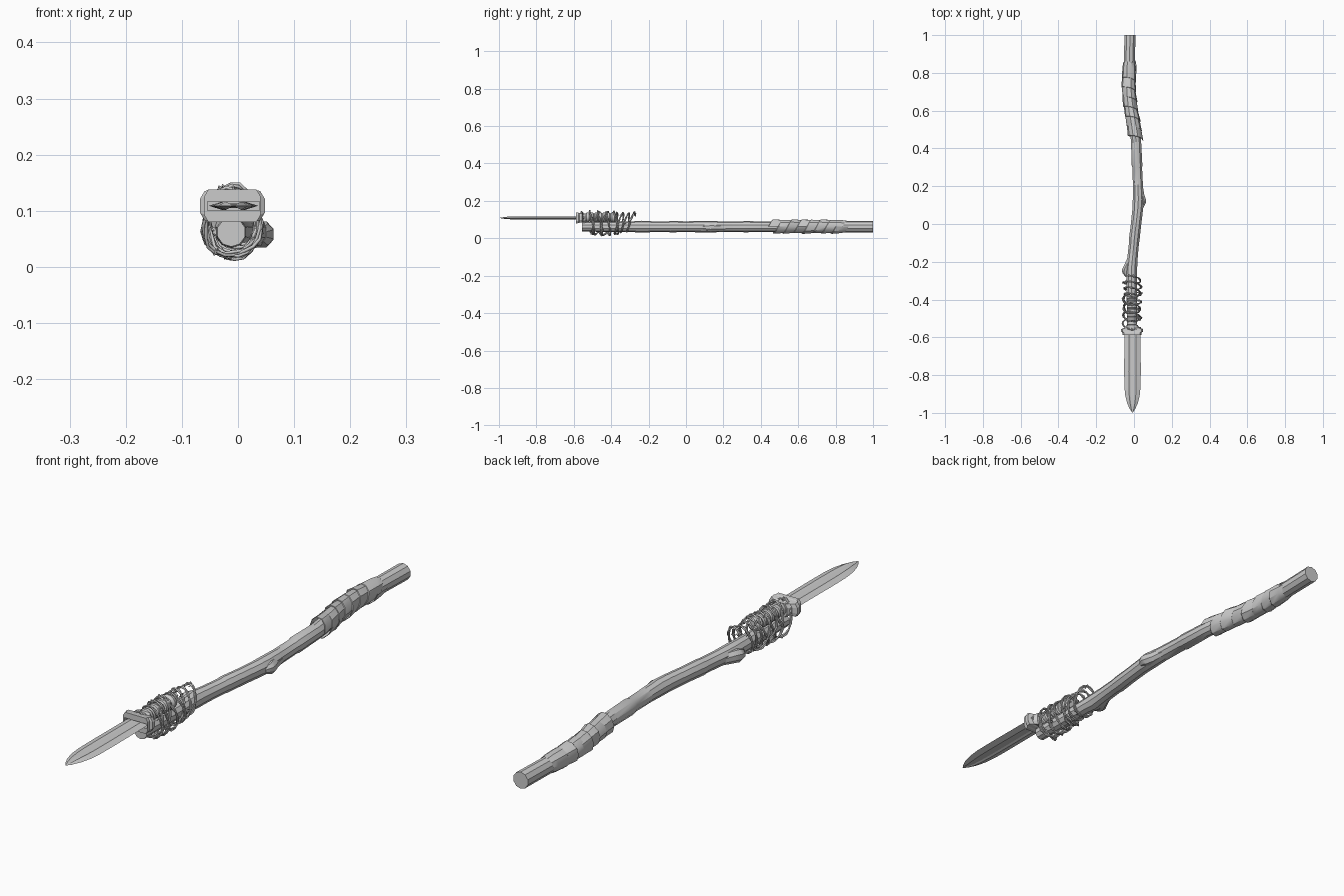
import bpy, bmesh, random
from math import sin, cos, pi, tau
from mathutils import Vector

if "Cube" in bpy.data.objects:
    bpy.data.objects.remove(bpy.data.objects["Cube"])

random.seed(4)


def loft(name, rings, smooth=35, closed=True, caps=True):
    """Skin a list of equal-length point rings."""
    bm = bmesh.new()
    vs = [[bm.verts.new(p) for p in r] for r in rings]
    n = len(vs[0])
    for a, b in zip(vs, vs[1:]):
        for i in range(n if closed else n - 1):
            j = (i + 1) % n
            bm.faces.new((a[i], a[j], b[j], b[i]))
    if caps:
        bm.faces.new(vs[0])
        bm.faces.new(vs[-1])
    bmesh.ops.recalc_face_normals(bm, faces=bm.faces)
    me = bpy.data.meshes.new(name)
    bm.to_mesh(me)
    bm.free()
    ob = bpy.data.objects.new(name, me)
    bpy.context.collection.objects.link(ob)
    if smooth:
        bpy.ops.object.select_all(action='DESELECT')
        ob.select_set(True)
        bpy.context.view_layer.objects.active = ob
        bpy.ops.object.shade_smooth_by_angle(angle=smooth * pi / 180)
    return ob


def oval(x, y, z, rx, rz, n=10):
    return [(x + rx * cos(tau * (i + .5) / n), y, z + rz * sin(tau * (i + .5) / n)) for i in range(n)]


def wire(name, pts, r):
    cu = bpy.data.curves.new(name, 'CURVE')
    cu.dimensions = '3D'
    cu.bevel_depth = r
    cu.bevel_resolution = 1
    cu.use_fill_caps = True
    for strand in pts:
        sp = cu.splines.new('POLY')
        sp.points.add(len(strand) - 1)
        for p, c in zip(sp.points, strand):
            p.co = (*c, 1)
    ob = bpy.data.objects.new(name, cu)
    bpy.context.collection.objects.link(ob)


# Crooked branch: y, centre x, radius
PATH = [(-.555, -.012, .026), (-.4, -.012, .028), (-.28, -.012, .029), (-.24, -.014, .032),
        (-.18, -.008, .029), (-.1, 0, .028), (-.085, .001, .030), (0, .011, .029), (.08, .02, .030),
        (.13, .023, .031), (.2, .021, .028), (.3, .017, .027), (.31, .016, .030), (.44, .011, .028),
        (.5, .003, .029), (.6, -.015, .030), (.7, -.028, .030), (.8, -.026, .030), (1, -.021, .031)]


def centre(y):
    for a, b in zip(PATH, PATH[1:]):
        if y <= b[0]:
            return a[1] + (b[1] - a[1]) * (y - a[0]) / (b[0] - a[0])
    return PATH[-1][1]


loft("branch_shaft", [oval(x, y, .062, r, r) for y, x, r in PATH])

# Cut twig stubs on either side
loft("right_knot", [oval(x, y, .058, r, r * 1.1, 8) for x, y, r in
                    [(.026, .24, .016), (.034, .16, .021), (.042, .13, .023), (.046, .115, .019), (.04, .09, .012)]])
loft("left_knot", [oval(x, y, .058, r, r * 1.1, 8) for x, y, r in
                   [(-.014, -.17, .018), (-.03, -.215, .022), (-.042, -.24, .023), (-.047, -.26, .016), (-.035, -.28, .01)]])

# Cloth grip: overlapping helical strip
strip = []
SIDES, TURNS = 10, 7
for k in range(SIDES * TURNS + 1):
    a = tau * k / SIDES
    y0 = .44 + .36 * k / (SIDES * TURNS)
    w = .075 + .012 * sin(a * .37)
    puff = .002 * sin(a * .61) + random.uniform(-.001, .001)
    row = []
    for t, r in ((0, .037), (.03, .039), (.7, .036), (1, .032)):
        y = y0 + w * t + .012 * sin(a)
        rr = r + puff * (1 - t)
        row.append((centre(y) + rr * cos(a), y, .063 + rr * sin(a)))
    strip.append(row)
loft("cloth_wrap", strip, closed=False, caps=False)

# Blade with hollow centre groove
BX, BZ = -.008, .109
blade = []
for y, w in [(-.56, .042), (-.6, .043), (-.78, .044), (-.86, .043), (-.91, .038), (-.95, .028), (-.98, .014), (-.999, .001)]:
    t = .0075 * min(1, w / .03)
    sec = [(1, 0), (.45, 1), (.25, .55), (-.25, .55), (-.45, 1), (-1, 0),
           (-.45, -1), (-.25, -.55), (.25, -.55), (.45, -1)]
    blade.append([(BX + w * u, y, BZ + t * v) for u, v in sec])
loft("blade", blade, smooth=20)


# Flared guard with a slot around the blade
def chamfered(y, w, h, c):
    q = [(w, h - c), (w - c * .6, h), (-w + c * .6, h), (-w, h - c),
         (-w, -h + c), (-w + c * .6, -h), (w - c * .6, -h), (w, -h + c)]
    return [(-.01 + u, y, BZ + v) for u, v in q]


def slot(y):
    q = [(.046, .004), (.046, .008), (-.046, .008), (-.046, .004),
         (-.046, -.004), (-.046, -.008), (.046, -.008), (.046, -.004)]
    return [(-.008 + u, y, BZ + v) for u, v in q]


loft("guard", [slot(-.57), slot(-.588), chamfered(-.588, .05, .029, .012), chamfered(-.575, .05, .028, .012),
               chamfered(-.57, .058, .026, .014), chamfered(-.556, .058, .024, .014),
               chamfered(-.55, .04, .021, .012), chamfered(-.535, .03, .024, .012)], smooth=0)

# Ridged knife handle with a pommel
grip = [(-.55, .026, .022)]
for i in range(6):
    y = -.535 + i * .022
    grip += [(y, .024, .022), (y + .004, .028, .026), (y + .016, .028, .026), (y + .02, .024, .022)]
grip += [(-.40, .025, .024), (-.395, .030, .029), (-.382, .028, .027), (-.376, .02, .019)]
loft("knife_handle", [oval(-.011, y, .112, rx, rz, 12) for y, rx, rz in grip])


# Barbed wire lashing: two twisted strands along loose coils
def coil(y0, y1, turns, phase, rx, rz, zc, tilt):
    out, n = [], int(turns * 22)
    f = [random.uniform(0, tau) for _ in range(3)]
    for i in range(n + 1):
        t = i / n
        a = phase + tau * turns * t
        k = 1 + .07 * sin(a * 1.7 + f[0]) + .04 * sin(a * 3.3 + f[1])
        pinch = 1 - .12 * sin(a)
        out.append(Vector((-.01 + rx * k * pinch * cos(a),
                           y0 + (y1 - y0) * t + tilt * sin(a + f[2]),
                           zc + rz * k * sin(a))))
    return out


def barbed(name, path):
    strands, barbs = ([], []), []
    for i, p in enumerate(path):
        d = (path[min(i + 1, len(path) - 1)] - path[max(i - 1, 0)]).normalized()
        u = d.cross(Vector((0, 1, .2))).normalized()
        v = d.cross(u)
        for s in (0, 1):
            b = i * 1.25 + s * pi
            strands[s].append(p + (u * cos(b) + v * sin(b)) * .0028)
        if i % 9 == 4:
            ring = [p + (u * cos(b) + v * sin(b)) * .0055 + d * (b - 3) * .0012
                    for b in [tau * j / 6 for j in range(7)]]
            barbs.append([ring[0] + v * .010] + ring + [ring[-1] - v * .010])
    wire(name + "_strands", strands, .003)
    wire(name + "_barbs", barbs, .0018)


barbed("front_wire", coil(-.545, -.36, 4.3, 0.4, .047, .062, .081, .022))
barbed("cross_wire", coil(-.40, -.50, 2.2, 2.0, .046, .06, .081, .03))
barbed("rear_wire", coil(-.385, -.285, 3.2, 1.0, .044, .053, .083, .014))
